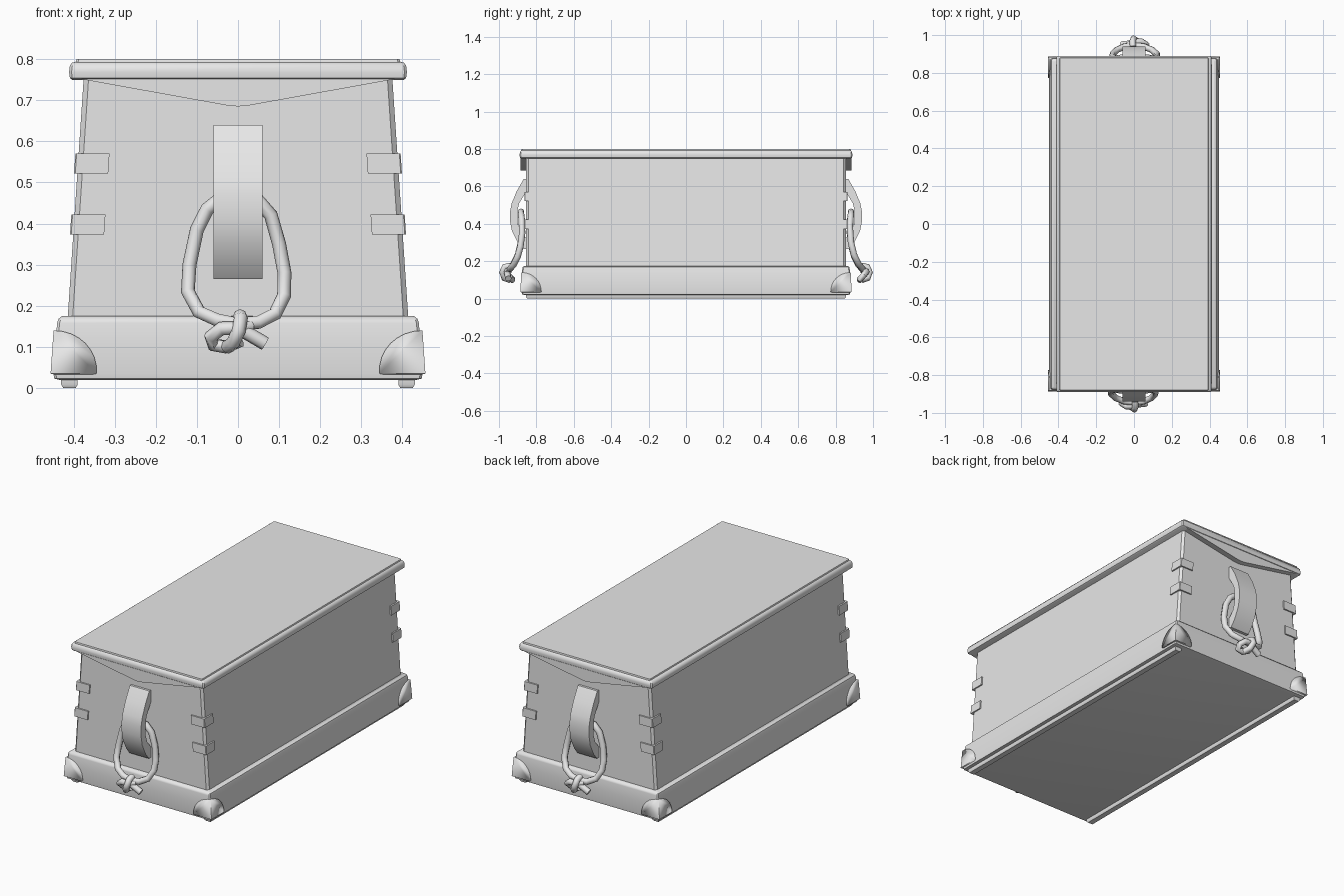
import bpy, bmesh, math
from mathutils import Matrix

if "Cube" in bpy.data.objects:
    bpy.data.objects.remove(bpy.data.objects["Cube"])

grey = bpy.data.materials.new("light grey")
grey.diffuse_color = (0.8, 0.8, 0.8, 1)
grey.use_nodes = True
grey.node_tree.nodes["Principled BSDF"].inputs["Base Color"].default_value = grey.diffuse_color


def finish(ob, angle=35):
    ob.data.materials.append(grey)
    bpy.ops.object.select_all(action='DESELECT')
    ob.select_set(True)
    bpy.context.view_layer.objects.active = ob
    bpy.ops.object.shade_smooth_by_angle(angle=math.radians(angle))
    return ob


def add_mesh(name, bm):
    bmesh.ops.recalc_face_normals(bm, faces=bm.faces)
    me = bpy.data.meshes.new(name)
    bm.to_mesh(me)
    bm.free()
    ob = bpy.data.objects.new(name, me)
    bpy.context.collection.objects.link(ob)
    return ob


def loft(name, loops):
    """Closed solid through equal-length point loops."""
    bm = bmesh.new()
    rows = [[bm.verts.new(p) for p in loop] for loop in loops]
    n = len(rows[0])
    for a, b in zip(rows, rows[1:]):
        for i in range(n):
            j = (i + 1) % n
            bm.faces.new((a[i], a[j], b[j], b[i]))
    bm.faces.new(rows[0])
    bm.faces.new(rows[-1])
    return finish(add_mesh(name, bm))


def rect(hx, hy, z, c=0.006):
    """Rectangle with slightly clipped corners."""
    return [(hx - c, -hy, z), (hx, -hy + c, z), (hx, hy - c, z), (hx - c, hy, z),
            (-hx + c, hy, z), (-hx, hy - c, z), (-hx, -hy + c, z), (-hx + c, -hy, z)]


def half_turn(ob, name):
    twin = ob.copy()
    twin.data = ob.data.copy()
    twin.data.transform(Matrix.Rotation(math.pi, 4, 'Z'))
    twin.name = name
    bpy.context.collection.objects.link(twin)


# Chest body, base moulding and lid
loft("body", [rect(0.415, 0.855, 0.16, 0.012), rect(0.375, 0.855, 0.76, 0.012)])
loft("base", [rect(0.435, 0.865, 0.02), rect(0.447, 0.876, 0.023), rect(0.449, 0.878, 0.035),
              rect(0.445, 0.878, 0.10), rect(0.440, 0.876, 0.158), rect(0.437, 0.873, 0.168),
              rect(0.428, 0.865, 0.175)])
loft("lid", [rect(0.402, 0.882, 0.749), rect(0.409, 0.888, 0.754), rect(0.411, 0.89, 0.768),
             rect(0.409, 0.888, 0.784), rect(0.403, 0.882, 0.792), rect(0.395, 0.882, 0.793),
             rect(0.393, 0.88, 0.80)])

for s in (-1, 1):
    # Rails under the long sides
    x = 0.41 * s
    loft("bottom_rail", [[(x - w, -h, z), (x + w, -h, z), (x + w, h, z), (x - w, h, z)]
                         for w, h, z in ((0.015, 0.85, 0), (0.02, 0.855, 0.008), (0.02, 0.855, 0.025))])
    # Pointed valance below each lid end
    loft("lid_valance", [[(-0.385, s * y, 0.752), (-0.03, s * y, 0.688), (0, s * y, 0.685),
                          (0.03, s * y, 0.688), (0.385, s * y, 0.752)] for y in (0.85, 0.886)])


def bracket(sx, sy, z0, z1):
    """Thin strip folded around a body corner."""
    loops = []
    for z in (z0, z1):
        x = 0.415 - 0.04 * (z - 0.16) / 0.6
        pts = [(x - 0.075, 0.863), (x + 0.005, 0.863), (x + 0.008, 0.86), (x + 0.008, 0.785),
               (x - 0.005, 0.785), (x - 0.005, 0.85), (x - 0.075, 0.85)]
        loops.append([(sx * px, sy * py, z) for px, py in pts])
    loft("corner_bracket", loops)


def corner_cap(sx, sy):
    """Two quarter-round plates meeting on a base corner."""
    bm = bmesh.new()

    def vert(dx, dy, z):
        k = z - 0.035
        return bm.verts.new((sx * (0.456 - 0.07 * k - dx), sy * (0.886 - 0.05 * k - dy), z))
    corner, tip = vert(0, 0, 0.035), vert(0, 0, 0.14)
    arc = [(0.112 * math.cos(t), 0.035 + 0.105 * math.sin(t))
           for t in (i * math.pi / 16 for i in range(8))]
    bm.faces.new([corner] + [vert(d, 0, z) for d, z in arc] + [tip])
    bm.faces.new([corner] + [vert(0, d, z) for d, z in arc] + [tip])
    # Underside web closing the corner
    under = bm.verts.new((sx * 0.40, sy * 0.83, 0.024))
    feet = [v for v in bm.verts if abs(v.co.z - 0.035) < 1e-5 and v is not corner]
    bm.faces.new((corner, feet[0], under, feet[1]))
    ob = add_mesh("corner_cap", bm)
    # Ensure outward normals, then thicken inward
    if ob.data.polygons[0].normal.y * sy < 0:
        ob.data.flip_normals()
    finish(ob)
    m = ob.modifiers.new("thickness", 'SOLIDIFY')
    m.thickness = 0.012
    m.offset = -1


for sx in (-1, 1):
    for sy in (-1, 1):
        bracket(sx, sy, 0.373, 0.422)
        bracket(sx, sy, 0.522, 0.571)
        corner_cap(sx, sy)

# Arched strap holding the rope ring
outer = [(0.85, 0.64), (0.868, 0.64), (0.905, 0.575), (0.932, 0.51), (0.94, 0.47),
         (0.94, 0.41), (0.93, 0.36), (0.90, 0.30), (0.872, 0.265), (0.85, 0.265)]
inner = [(0.85, 0.32), (0.885, 0.36), (0.902, 0.41), (0.902, 0.47), (0.892, 0.51), (0.85, 0.58)]
strap = loft("handle_strap", [[(x, -y, z) for y, z in outer + inner] for x in (-0.06, 0.06)])
half_turn(strap, "handle_strap_back")


def rope(name, pts, radius=0.017, cyclic=False):
    cu = bpy.data.curves.new(name, 'CURVE')
    cu.dimensions = '3D'
    cu.bevel_depth = radius
    cu.bevel_resolution = 2
    cu.use_fill_caps = True
    sp = cu.splines.new('POLY')
    sp.points.add(len(pts) - 1)
    for p, (x, y, z) in zip(sp.points, pts):
        p.co = (x, -y, z, 1)
    sp.use_cyclic_u = cyclic
    ob = bpy.data.objects.new(name, cu)
    bpy.context.collection.objects.link(ob)
    bpy.ops.object.select_all(action='DESELECT')
    ob.select_set(True)
    bpy.context.view_layer.objects.active = ob
    bpy.ops.object.convert(target='MESH')
    half_turn(finish(bpy.context.object, 50), name + "_back")


# Rope ring with a knot of loop, wrap and tail
rope("rope_ring", [(0, 0.882, 0.465), (0.05, 0.882, 0.455), (0.08, 0.878, 0.42), (0.10, 0.876, 0.35),
                   (0.113, 0.885, 0.28), (0.112, 0.90, 0.225), (0.09, 0.922, 0.18), (0.05, 0.94, 0.16),
                   (0, 0.945, 0.155), (-0.05, 0.94, 0.165), (-0.095, 0.922, 0.185), (-0.122, 0.898, 0.235),
                   (-0.118, 0.882, 0.30), (-0.10, 0.876, 0.385), (-0.075, 0.88, 0.435), (-0.05, 0.882, 0.455)],
     cyclic=True)
rope("knot_loop", [(0.03, 0.945, 0.15), (0, 0.965, 0.145), (-0.04, 0.965, 0.145), (-0.066, 0.95, 0.125),
                   (-0.06, 0.93, 0.105), (-0.03, 0.93, 0.10), (0.005, 0.945, 0.115)])
rope("knot_wrap", [(0.005, 0.94, 0.175), (0.007, 0.97, 0.17), (0.002, 0.982, 0.14),
                   (-0.012, 0.972, 0.11), (-0.025, 0.94, 0.10)])
rope("knot_tail", [(-0.01, 0.955, 0.15), (0.02, 0.955, 0.135), (0.066, 0.95, 0.108)])
